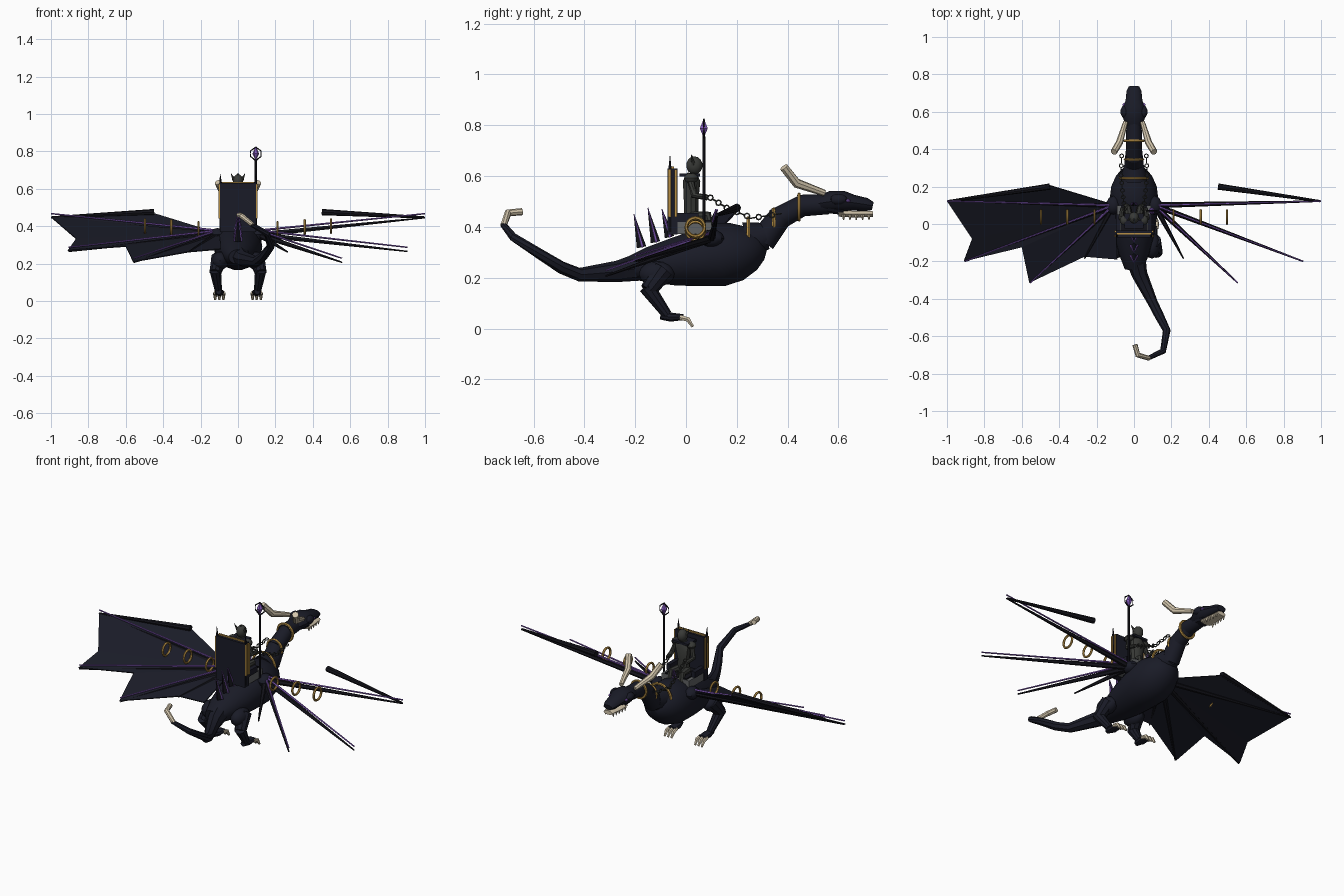
import bpy, bmesh, math
from mathutils import Vector, Matrix

if "Cube" in bpy.data.objects:
    bpy.data.objects.remove(bpy.data.objects["Cube"])


def material(name, *rgb):
    m = bpy.data.materials.new(name)
    m.diffuse_color = (*rgb, 1)
    m.use_nodes = True
    m.node_tree.nodes["Principled BSDF"].inputs["Base Color"].default_value = m.diffuse_color
    return m


HIDE = material("navy hide", 0.010, 0.011, 0.020)
BLACK = material("black bone", 0.007, 0.007, 0.011)
PURPLE = material("purple glow", 0.22, 0.10, 0.48)
BONE = material("ivory", 0.66, 0.57, 0.42)
GOLD = material("gold", 0.48, 0.28, 0.06)
ARMOUR = material("dark armour", 0.04, 0.042, 0.038)
STONE = material("grey stone", 0.12, 0.125, 0.13)


def finish(name, bm, mat, smooth=True):
    bmesh.ops.recalc_face_normals(bm, faces=bm.faces)
    me = bpy.data.meshes.new(name)
    bm.to_mesh(me)
    bm.free()
    ob = bpy.data.objects.new(name, me)
    bpy.context.collection.objects.link(ob)
    me.materials.append(mat)
    if smooth:
        bpy.context.view_layer.objects.active = ob
        ob.select_set(True)
        bpy.ops.object.shade_smooth_by_angle(angle=math.radians(35))
        ob.select_set(False)
    return ob


def tube(name, pts, radii, mat, sides=10, smooth=True):
    """Loft round or oval sections along a path; a radius may be (wide, tall)."""
    bm = bmesh.new()
    P = [Vector(p) for p in pts]
    rings = []
    for i, p in enumerate(P):
        t = (P[min(i + 1, len(P) - 1)] - P[max(i - 1, 0)]).normalized()
        ref = Vector((0, 0, 1)) if abs(t.z) < 0.95 else Vector((0, 1, 0))
        side = t.cross(ref).normalized()
        up = side.cross(t)
        r = radii[i] if isinstance(radii[i], tuple) else (radii[i], radii[i])
        rings.append([bm.verts.new(p + side * r[0] * math.cos(a) + up * r[1] * math.sin(a))
                      for a in (2 * math.pi * k / sides for k in range(sides))])
    for a, b in zip(rings, rings[1:]):
        for k in range(sides):
            j = (k + 1) % sides
            bm.faces.new((a[k], a[j], b[j], b[k]))
    bm.faces.new(rings[0])
    bm.faces.new(rings[-1])
    return finish(name, bm, mat, smooth)


def ball(name, loc, size, mat, seg=14):
    bm = bmesh.new()
    bmesh.ops.create_uvsphere(bm, u_segments=seg, v_segments=max(4, seg // 2 + 1), radius=1,
                              matrix=Matrix.Translation(loc) @ Matrix.Diagonal((*size, 1)))
    return finish(name, bm, mat)


def box(name, lo, hi, mat):
    lo, hi = Vector(lo), Vector(hi)
    bm = bmesh.new()
    bmesh.ops.create_cube(bm, size=1, matrix=Matrix.Translation((lo + hi) / 2)
                          @ Matrix.Diagonal((*(hi - lo), 1)))
    return finish(name, bm, mat, False)


def ring(name, loc, axis, R, r, mat, seg=20):
    bpy.ops.mesh.primitive_torus_add(major_radius=R, minor_radius=r, major_segments=seg,
                                     minor_segments=6, location=loc)
    ob = bpy.context.object
    ob.name = name
    ob.rotation_euler = Vector(axis).to_track_quat('Z', 'Y').to_euler()
    ob.data.materials.append(mat)
    bpy.ops.object.shade_smooth_by_angle(angle=math.radians(40))
    ob.select_set(False)


# Body, tail and neck
tube("body", [(0, -.24, .235), (0, -.15, .25), (0, -.05, .262), (0, .05, .277), (0, .13, .29),
              (0, .20, .303), (0, .25, .318), (0, .285, .332), (0, .305, .34)],
     [(.05, .04), (.085, .07), (.11, .095), (.125, .113), (.13, .127), (.122, .117),
      (.1, .093), (.07, .065), (.035, .035)], HIDE, 18)
tube("tail", [(0, -.15, .25), (.03, -.27, .225), (.1, -.42, .212), (.135, -.49, .24),
              (.175, -.57, .29), (.155, -.68, .36), (.07, -.72, .41)],
     [.06, .042, .027, .025, .021, .017, .012], HIDE, 8)
tube("tail_hook", [(.08, -.718, .405), (.02, -.70, .455), (.005, -.645, .46)],
     [.013, .015, .014], BONE, 8)
for i, (a, b, r0, r1) in enumerate([((.24, .345), (.315, .365), .075, .053), ((.30, .345), (.375, .445), .053, .046),
                                    ((.35, .425), (.46, .485), .046, .041), ((.44, .483), (.56, .49), .043, .04)]):
    tube(f"neck_segment_{i + 1}", [(0, *a), (0, *b)], [r0, r1], HIDE, 12)

# Head and ivory jaw
tube("skull", [(0, .52, .492), (0, .57, .50), (0, .62, .50), (0, .66, .495), (0, .71, .488), (0, .735, .482)],
     [(.04, .03), (.06, .042), (.062, .042), (.045, .031), (.04, .026), (.028, .016)], HIDE, 12)
tube("jaw_hinge", [(0, .56, .475), (0, .62, .462)], [(.042, .022), (.038, .016)], HIDE, 10)
tube("lower_jaw", [(0, .60, .453), (0, .66, .45), (0, .735, .451)],
     [(.038, .013), (.037, .014), (.029, .012)], BONE, 10)

for s, side in ((-1, "left"), (1, "right")):
    ball(f"{side}_brow", (s * .05, .60, .508), (.022, .035, .022), HIDE, 10)
    ball(f"{side}_eye", (s * .054, .638, .503), (.008, .009, .007), PURPLE, 8)
    for i in range(5):
        y = .62 + i * .025
        x = s * (.033 - i * .002)
        tube(f"{side}_tooth_{i + 1}", [(x, y, .448), (x, y, .427)], [.008, .002], BONE, 5, False)
    tube(f"{side}_horn", [(s * .045, .545, .533), (s * .078, .435, .572), (s * .108, .385, .635)],
         [.013, .019, .018], BONE, 8)

    # Legs and claws
    ball(f"{side}_haunch", (s * .095, -.115, .215), (.045, .07, .05), HIDE)
    tube(f"{side}_thigh", [(s * .10, -.09, .23), (s * .122, -.15, .15)], [.045, .032], HIDE, 10)
    tube(f"{side}_shin", [(s * .122, -.155, .165), (s * .105, -.075, .055)], [.032, .02], HIDE, 10)
    tube(f"{side}_foot", [(s * .103, -.10, .05), (s * .1, -.06, .045), (s * .1, -.01, .045)],
         [.015, (.026, .019), (.026, .012)], HIDE, 10)
    for k in (-1, 0, 1):
        x = s * .1 + k * .022
        tube(f"{side}_claw_{k + 2}", [(x, -.025, .044), (x, .008, .036), (x, .027, .007)],
             [.010, .011, .006], BONE, 6)

    # Wing bones with glowing strips above
    root = Vector((s * .11, .1, .355))
    ball(f"{side}_shoulder", root, (.04, .05, .035), HIDE, 10)
    for i, tip in enumerate([(1, .122, .445), (.905, -.2, .265), (.555, -.315, .207), (.265, -.185, .262)]):
        tip = Vector((s * tip[0], tip[1], tip[2]))
        tube(f"{side}_wing_finger_{i + 1}", [root, tip], [.016, .004], BLACK, 6)
        if i < 3:
            up = Vector((0, 0, .022))
            tube(f"{side}_wing_strip_{i + 1}", [root + up, tip + up], [.006, .004], PURPLE, 5)
    tube(f"{side}_wing_arm", [(s * .45, .2, .475), (s * .995, .122, .447)], [.017, .006], BLACK, 8)
    for i, (x, z) in enumerate([(.212, .385), (.357, .395), (.497, .4)]):
        ring(f"{side}_wing_ring_{i + 1}", (s * x, .037, z), (1, 0, 0), .036, .0065, GOLD)

    # Rein chain links
    path = [Vector(p) for p in [(s * .05, .08, .525), (s * .06, .16, .475), (s * .07, .26, .435), (s * .065, .39, .455)]]
    n = 0
    for a, b in zip(path, path[1:]):
        for k in range(5):
            d = (b - a).normalized()
            across = d.cross(Vector((0, 0, 1))).normalized()
            ring(f"{side}_chain_link_{n + 1}", a.lerp(b, k / 5), across if n % 2 else across.cross(d),
                 .0105, .003, ARMOUR, 8)
            n += 1

# Left wing membrane, a fan pleated around the shoulder
bm = bmesh.new()
hub = bm.verts.new((-.10, .1, .362))
rim = [bm.verts.new(p) for p in [(-.45, .205, .47), (-1, .122, .452), (-.865, -.08, .335), (-.91, -.2, .272),
                                 (-.60, -.125, .295), (-.56, -.315, .212), (-.265, -.175, .265), (-.09, -.19, .28)]]
for a, b in zip(rim, rim[1:]):
    bm.faces.new((hub, a, b))
wing = finish("left_wing_membrane", bm, HIDE, False)
wing.modifiers.new("thickness", 'SOLIDIFY').thickness = .006

# Back spikes with glowing side ridges
for i, (y, z, h) in enumerate([(-.175, .32, .13), (-.12, .34, .135), (-.065, .36, .11), (.095, .38, .09)]):
    lean = .022 if y > 0 else -.03
    tube(f"back_spike_{i + 1}", [(0, y, z), (0, y + lean, z + h)], [.019, .001], BLACK, 4, False)
    for s, side in ((-1, "left"), (1, "right")):
        tube(f"{side}_spike_ridge_{i + 1}", [(s * .018, y + .004, z), (s * .002, y + lean, z + h)],
             [.006, .002], PURPLE, 5)

# Neck rings
for i, (y, z, R) in enumerate([(.245, .362, .073), (.345, .422, .048), (.445, .478, .05)]):
    ring(f"neck_ring_{i + 1}", (0, y, z), (0, 1, 0), R, .0075, GOLD)

# Throne
box("throne_seat", (-.09, -.05, .372), (.09, .1, .42), STONE)
box("throne_cushion", (-.07, -.034, .42), (.07, .098, .427), BLACK)
box("throne_back", (-.095, -.072, .37), (.095, -.034, .63), HIDE)
box("throne_top_trim", (-.09, -.057, .628), (.09, -.047, .637), GOLD)
for s, side in ((-1, "left"), (1, "right")):
    for n, y in (("rear", -.065), ("front", -.041)):
        box(f"{side}_{n}_throne_trim", (s * .099 - .004, y - .005, .44), (s * .099 + .004, y + .005, .625), GOLD)
    tube(f"{side}_throne_post", [(s * .09, -.063, .38), (s * .093, -.063, .63), (s * .095, -.063, .68)],
         [.008, .007, .001], BLACK, 6)
    box(f"{side}_armrest", (s * .083 - .012, -.035, .42), (s * .083 + .012, .05, .455), HIDE)

    # Rider limbs
    ball(f"{side}_shoulder_guard", (s * .05, .02, .592), (.026, .028, .02), ARMOUR, 10)
    tube(f"{side}_rider_arm", [(s * .052, .02, .585), (s * .07, .03, .525), (s * .062, .085, .515)],
         [.015, .014, .011], ARMOUR, 8)
    tube(f"{side}_rider_leg", [(s * .025, .02, .44), (s * .035, .085, .445), (s * .04, .1, .37)],
         [.022, .019, .014], ARMOUR, 8)
    tube(f"{side}_helmet_horn", [(s * .02, .03, .645), (s * .038, .02, .682)], [.01, .001], ARMOUR, 6)

# Rider body
tube("rider_torso", [(0, .02, .42), (0, .02, .5), (0, .022, .58), (0, .025, .612)],
     [(.038, .03), (.034, .03), (.05, .036), (.02, .02)], ARMOUR, 10)
ball("rider_head", (0, .033, .642), (.028, .032, .036), ARMOUR, 12)
box("rider_collar", (-.05, -.025, .598), (.05, .055, .61), HIDE)
tube("rider_helmet_crest", [(0, .03, .665), (0, .02, .685)], [.01, .001], ARMOUR, 6)

# Staff with caged crystal
X, Y = .095, .07
tube("staff", [(X, Y, .36), (X, Y, .755)], [.006, .006], BLACK, 8)
tube("staff_crystal", [(X, Y, .756), (X, Y, .788), (X, Y, .82)], [.003, .018, .003], PURPLE, 6, False)
for s, side in ((-1, "left"), (1, "right")):
    tube(f"{side}_crystal_cage", [(X, Y, .75), (X + s * .028, Y, .773), (X + s * .028, Y, .802), (X, Y, .823)],
         [.005, .0035, .0035, .004], BLACK, 6)
